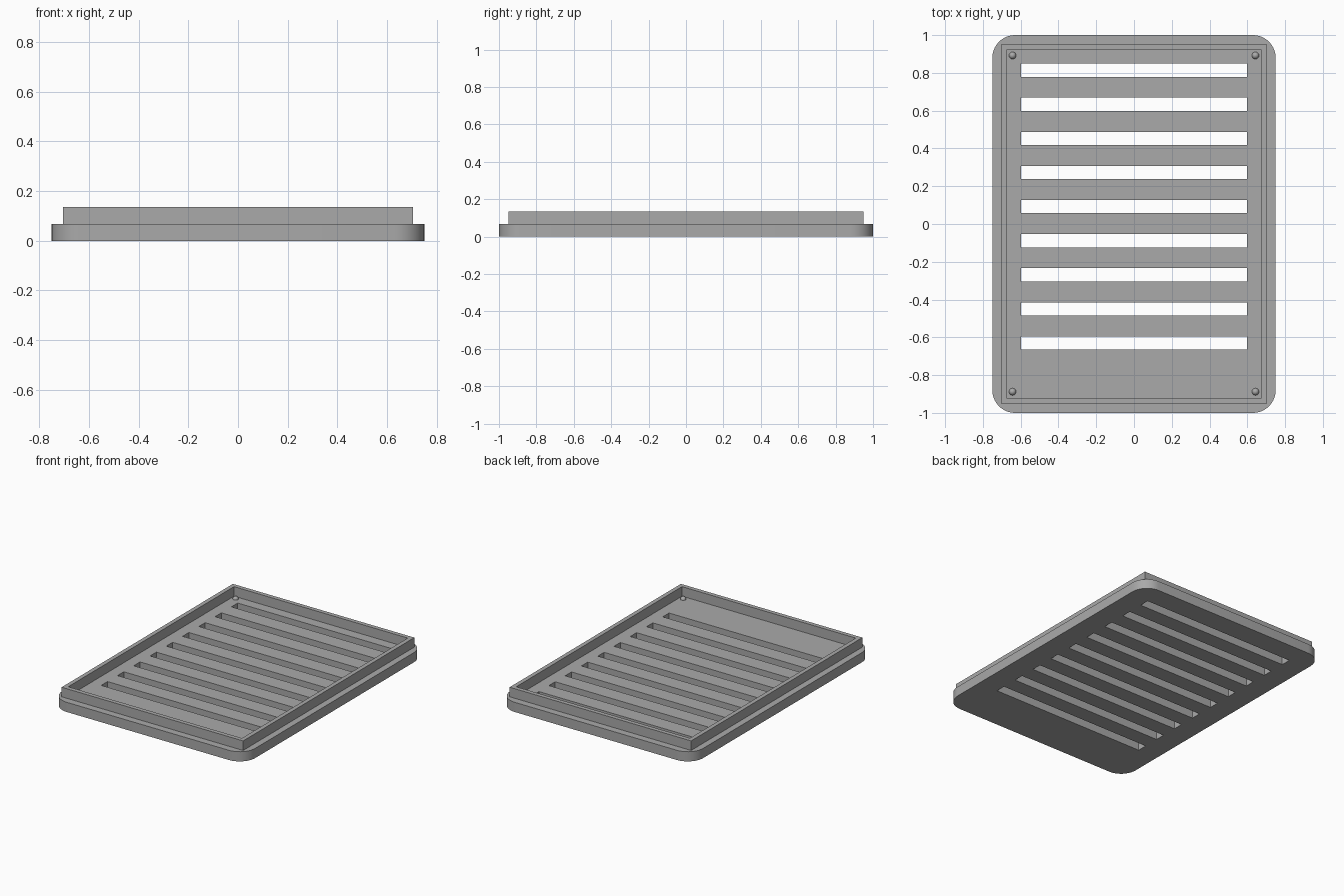
import bpy, bmesh, math
from mathutils import Matrix

if "Cube" in bpy.data.objects:
    bpy.data.objects.remove(bpy.data.objects["Cube"], do_unlink=True)

grey = bpy.data.materials.new("plain grey")
grey.use_nodes = True
colour = (0.4, 0.4, 0.4, 1)
grey.diffuse_color = colour
grey.node_tree.nodes["Principled BSDF"].inputs["Base Color"].default_value = colour


def finish(name, mesh):
    mesh.materials.clear()
    mesh.materials.append(grey)
    obj = bpy.data.objects.new(name, mesh)
    bpy.context.collection.objects.link(obj)
    bpy.ops.object.select_all(action='DESELECT')
    obj.select_set(True)
    bpy.context.view_layer.objects.active = obj
    bpy.ops.object.shade_smooth_by_angle(angle=math.radians(30))
    return obj


def rect(w, h, y=0, radius=0, steps=10):
    """Rectangle outline with half sizes w and h and optional round corners."""
    points = []
    for i, (sx, sy) in enumerate([(1, 1), (-1, 1), (-1, -1), (1, -1)]):
        for k in range(steps + 1 if radius else 1):
            a = math.pi / 2 * (i + k / steps)
            points.append((sx * (w - radius) + radius * math.cos(a),
                           y + sy * (h - radius) + radius * math.sin(a)))
    return points


def extrude_outlines(name, outlines, z0, z1):
    """Fill outlines (inner ones become holes) and extrude from z0 to z1."""
    curve = bpy.data.curves.new(name + "_outline", 'CURVE')
    curve.dimensions = '2D'
    curve.fill_mode = 'BOTH'
    curve.extrude = (z1 - z0) / 2
    for outline in outlines:
        spline = curve.splines.new('POLY')
        spline.points.add(len(outline) - 1)
        for p, (x, y) in zip(spline.points, outline):
            p.co = (x, y, 0, 1)
        spline.use_cyclic_u = True
    temp = bpy.data.objects.new(name + "_temp", curve)
    bpy.context.collection.objects.link(temp)
    graph = bpy.context.evaluated_depsgraph_get()
    mesh = bpy.data.meshes.new_from_object(temp.evaluated_get(graph))
    bpy.data.objects.remove(temp, do_unlink=True)
    bm = bmesh.new()
    bm.from_mesh(mesh)
    bmesh.ops.remove_doubles(bm, verts=bm.verts, dist=0.0001)
    bmesh.ops.dissolve_limit(bm, angle_limit=0.01, verts=bm.verts, edges=bm.edges)
    bmesh.ops.recalc_face_normals(bm, faces=bm.faces)
    bmesh.ops.translate(bm, verts=bm.verts, vec=(0, 0, (z0 + z1) / 2))
    bm.to_mesh(mesh)
    bm.free()
    return finish(name, mesh)


# Slotted base plate with rounded corners
FLOOR, TOP = 0.068, 0.135
slots = [rect(0.597, 0.035, 0.814 - 0.1805 * i) for i in range(9)]
extrude_outlines("base_plate", [rect(0.75, 1, radius=0.12)] + slots, 0, FLOOR)

# Upright lip
extrude_outlines("lip", [rect(0.705, 0.95), rect(0.675, 0.92)], FLOOR, TOP)

# Small round studs in the corners
for side, x in (("right", -0.643), ("left", 0.643)):
    for end, y in (("front", -0.888), ("back", 0.892)):
        bm = bmesh.new()
        bmesh.ops.create_uvsphere(bm, u_segments=20, v_segments=12, radius=0.019,
                                  matrix=Matrix.Translation((x, y, FLOOR)))
        mesh = bpy.data.meshes.new("stud")
        bm.to_mesh(mesh)
        bm.free()
        finish(f"{end}_{side}_stud", mesh)

# Thin curved fin beside the front right stud
arc = [(-0.63 + 0.04 * math.cos(a), -0.875 + 0.045 * math.sin(a))
       for a in (math.radians(-40 + 15 * i) for i in range(11))]
inner = [(-0.63 + 0.6 * (x + 0.63), -0.875 + 0.8 * (y + 0.875)) for x, y in reversed(arc)]
extrude_outlines("curved_fin", [arc + inner], FLOOR, FLOOR + 0.004)
